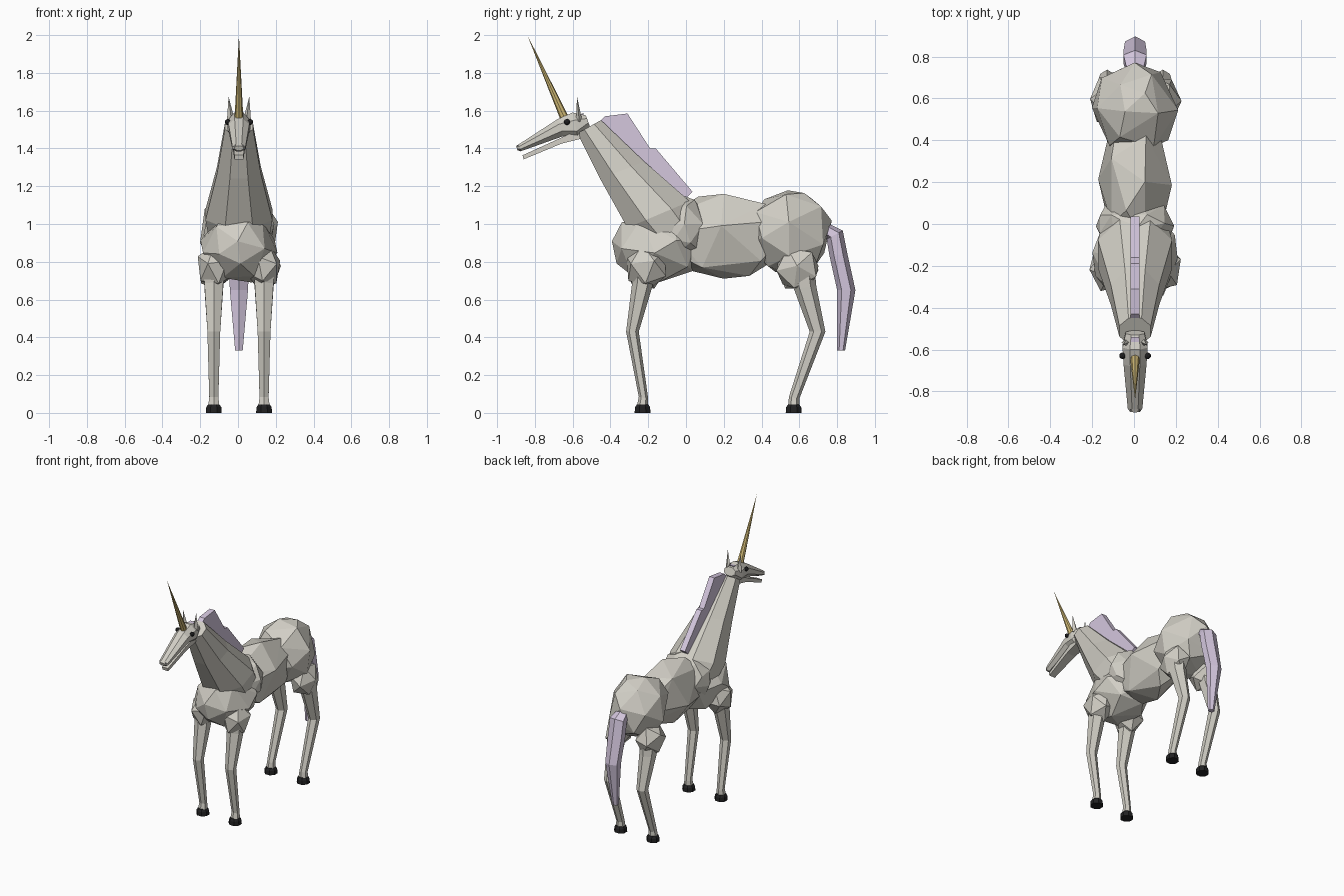
import bpy, bmesh, math
from mathutils import Vector, Matrix

if "Cube" in bpy.data.objects:
    bpy.data.objects.remove(bpy.data.objects["Cube"])

SHIFT = 0.005


def material(name, rgb):
    m = bpy.data.materials.new(name)
    m.diffuse_color = (*rgb, 1)
    m.use_nodes = True
    m.node_tree.nodes["Principled BSDF"].inputs["Base Color"].default_value = m.diffuse_color
    return m


COAT = material("warm_white", (0.64, 0.62, 0.56))
LILAC = material("lilac", (0.66, 0.57, 0.73))
GOLD = material("gold", (0.64, 0.49, 0.18))
BLACK = material("black", (0.015, 0.015, 0.016))
GREY = material("nostril_grey", (0.30, 0.29, 0.28))


def finish(name, bm, mat):
    bmesh.ops.recalc_face_normals(bm, faces=bm.faces)
    bm.transform(Matrix.Translation((SHIFT, 0, 0)))
    me = bpy.data.meshes.new(name)
    bm.to_mesh(me)
    bm.free()
    me.materials.append(mat)
    ob = bpy.data.objects.new(name, me)
    bpy.context.collection.objects.link(ob)
    return ob


def blob(name, loc, size, mat, sub=2, tilt=(0, 0, 0)):
    """Faceted ellipsoid; tilt rotates its facets before it is scaled."""
    bm = bmesh.new()
    bmesh.ops.create_icosphere(bm, subdivisions=sub, radius=1)
    rot = Matrix.Identity(4)
    for angle, axis in zip(tilt, "XYZ"):
        rot = Matrix.Rotation(angle, 4, axis) @ rot
    bm.transform(Matrix.Translation(loc) @ Matrix.Diagonal((*size, 1)) @ rot)
    return finish(name, bm, mat)


def mass(name, loc, size, tilt):
    """Coarse torso mass with larger, uneven facets."""
    ob = blob(name, loc, size, COAT, 2, tilt)
    d = ob.modifiers.new("coarse", 'DECIMATE')
    d.ratio = 0.55
    return ob


def loft(name, sections, mat, n=6, x=0.0, start=0.0):
    """Sections: (y1, z1, y2, z2, half width), an edge pair in side profile."""
    bm = bmesh.new()
    rings = []
    for y1, z1, y2, z2, w in sections:
        a, b = Vector((x, y1, z1)), Vector((x, y2, z2))
        mid, half = (a + b) / 2, (b - a) / 2
        half = half / max(abs(math.cos(start + i * math.tau / n)) for i in range(n))
        wide = w / max(abs(math.sin(start + i * math.tau / n)) for i in range(n))
        rings.append([bm.verts.new(mid + half * math.cos(start + i * math.tau / n)
                      + Vector((wide * math.sin(start + i * math.tau / n), 0, 0)))
                      for i in range(n)])
    for r, s in zip(rings, rings[1:]):
        for i in range(n):
            j = (i + 1) % n
            bm.faces.new((r[i], r[j], s[j], s[i]))
    bm.faces.new(rings[0])
    bm.faces.new(rings[-1])
    return finish(name, bm, mat)


def plate(name, profile, half, mat, x=0.0):
    """Side profile of (y, z) points extruded across x."""
    bm = bmesh.new()
    f = bm.faces.new([bm.verts.new((x - half, y, z)) for y, z in profile])
    out = bmesh.ops.extrude_face_region(bm, geom=[f])
    for v in out["geom"]:
        if isinstance(v, bmesh.types.BMVert):
            v.co.x += 2 * half
    return finish(name, bm, mat)


# Torso masses
mass("rump", (0, 0.55, 0.955), (0.205, 0.22, 0.23), (0.3, 0.2, 0.4))
mass("barrel", (0, 0.20, 0.935), (0.175, 0.34, 0.225), (0.2, 0.5, 0.1))
mass("chest", (0, -0.15, 0.88), (0.20, 0.245, 0.195), (0.5, 0.3, 0.2))
mass("withers", (0, -0.01, 0.97), (0.19, 0.14, 0.175), (0.1, 0.4, 0.6))

# Neck tapering up to the head
OCT = math.pi / 8
loft("neck", [(-0.575, 1.48, -0.45, 1.55, 0.075),
              (-0.455, 1.24, -0.22, 1.33, 0.116),
              (-0.31, 0.98, 0.02, 1.12, 0.177),
              (-0.22, 0.88, 0.07, 1.04, 0.16)], COAT, 8, 0, OCT)

# Head and open jaw
loft("head", [(-0.51, 1.52, -0.53, 1.575, 0.045),
              (-0.57, 1.45, -0.60, 1.59, 0.06),
              (-0.65, 1.465, -0.68, 1.555, 0.055),
              (-0.875, 1.385, -0.885, 1.422, 0.035),
              (-0.892, 1.39, -0.90, 1.413, 0.024)], COAT, 8, 0, OCT)
loft("jaw", [(-0.56, 1.45, -0.57, 1.50, 0.042),
             (-0.66, 1.425, -0.665, 1.455, 0.036),
             (-0.86, 1.342, -0.865, 1.364, 0.024)], COAT, 4, 0, math.pi / 4)
plate("forelock", [(-0.71, 1.535), (-0.63, 1.575), (-0.54, 1.585), (-0.55, 1.56),
                   (-0.63, 1.55)], 0.02, LILAC)

# Horn
bm = bmesh.new()
base, tip = Vector((0, -0.645, 1.565)), Vector((0, -0.84, 2.0))
bmesh.ops.create_cone(bm, cap_ends=True, segments=8, radius1=0.023, radius2=0,
                      depth=(tip - base).length)
turn = (tip - base).to_track_quat('Z', 'Y').to_matrix().to_4x4()
bm.transform(Matrix.Translation((base + tip) / 2) @ turn)
finish("horn", bm, GOLD)

# Crest of the mane, stepped halfway
plate("mane", [(-0.45, 1.55), (-0.43, 1.57), (-0.31, 1.585), (-0.19, 1.40),
               (-0.16, 1.40), (0.035, 1.17), (-0.04, 1.10), (-0.20, 1.26)],
      0.021, LILAC)

# Tail
loft("tail", [(0.70, 0.96, 0.73, 1.015, 0.035),
              (0.745, 0.92, 0.83, 0.965, 0.055),
              (0.76, 0.83, 0.855, 0.84, 0.055),
              (0.80, 0.65, 0.897, 0.65, 0.048),
              (0.80, 0.33, 0.842, 0.33, 0.02)], LILAC, 6)

for side, s in (("left", -1), ("right", 1)):
    # Face details
    blob(side + "_eye", (s * 0.06, -0.63, 1.54), (0.016,) * 3, BLACK, 2)
    blob(side + "_nostril", (s * 0.02, -0.885, 1.408), (0.012, 0.012, 0.012), GREY, 1)
    bm = bmesh.new()
    ring = [bm.verts.new((s * px, py, pz)) for px, py, pz in
            ((0.022, -0.562, 1.55), (0.04, -0.582, 1.55),
             (0.064, -0.565, 1.54), (0.042, -0.55, 1.55))]
    top = bm.verts.new((s * 0.055, -0.577, 1.675))
    bm.faces.new(ring)
    for i in range(4):
        bm.faces.new((ring[i], ring[(i + 1) % 4], top))
    finish(side + "_ear", bm, COAT)

    # Leg joints, legs and hooves
    x = s * 0.133
    blob(side + "_shoulder", (s * 0.128, -0.21, 0.775), (0.10, 0.12, 0.125), COAT, 1,
         (0.3, 0.2 * s, 0.5))
    blob(side + "_thigh", (s * 0.128, 0.59, 0.765), (0.095, 0.125, 0.125), COAT, 1,
         (0.5, 0.3 * s, 0.2))
    loft(side + "_front_leg", [(-0.29, 0.78, -0.14, 0.76, 0.055),
                               (-0.285, 0.69, -0.175, 0.68, 0.05),
                               (-0.317, 0.43, -0.25, 0.43, 0.034),
                               (-0.25, 0.085, -0.20, 0.075, 0.024),
                               (-0.26, 0.035, -0.20, 0.035, 0.03)], COAT, 6, x)
    loft(side + "_hind_leg", [(0.54, 0.76, 0.68, 0.78, 0.055),
                              (0.57, 0.66, 0.69, 0.67, 0.05),
                              (0.655, 0.43, 0.738, 0.43, 0.034),
                              (0.545, 0.085, 0.60, 0.075, 0.024),
                              (0.54, 0.035, 0.60, 0.035, 0.03)], COAT, 6, x)
    for part, y in (("front", -0.23), ("hind", 0.57)):
        loft(f"{side}_{part}_hoof", [(y - 0.042, 0, y + 0.042, 0, 0.042),
                                     (y - 0.04, 0.03, y + 0.04, 0.03, 0.04),
                                     (y - 0.03, 0.045, y + 0.03, 0.045, 0.03)],
             BLACK, 8, x, OCT)
